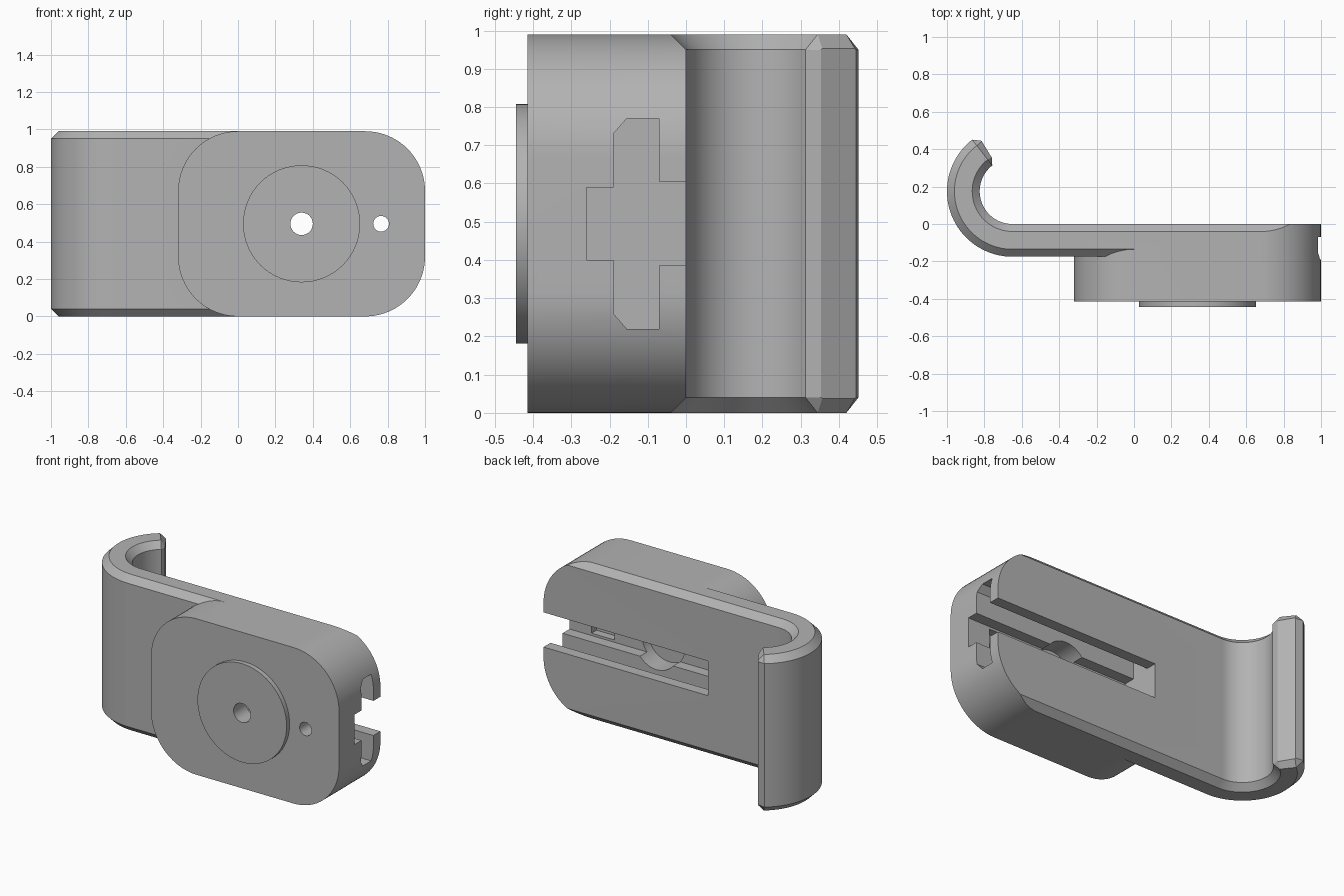
import bpy, bmesh, math
from mathutils import Vector

H = 0.99            # overall height
MID = H / 2
if "Cube" in bpy.data.objects:
    bpy.data.objects.remove(bpy.data.objects["Cube"])

grey = bpy.data.materials.new("mid_grey")
grey.use_nodes = True
colour = (0.45, 0.45, 0.45, 1)
grey.diffuse_color = colour
grey.node_tree.nodes["Principled BSDF"].inputs["Base Color"].default_value = colour


def loft(name, rings):
    """Join equal-length closed rings into a capped solid."""
    bm = bmesh.new()
    loops = [[bm.verts.new(p) for p in ring] for ring in rings]
    n = len(loops[0])
    for a, b in zip(loops, loops[1:]):
        for i in range(n):
            j = (i + 1) % n
            bm.faces.new((a[i], a[j], b[j], b[i]))
    bm.faces.new(loops[0])
    bm.faces.new(loops[-1])
    bmesh.ops.recalc_face_normals(bm, faces=bm.faces)
    mesh = bpy.data.meshes.new(name)
    bm.to_mesh(mesh)
    bm.free()
    mesh.materials.append(grey)
    obj = bpy.data.objects.new(name, mesh)
    bpy.context.collection.objects.link(obj)
    return obj


def prism_y(name, outline, y0, y1):
    return loft(name, [[(x, y, z) for x, z in outline] for y in (y0, y1)])


def circle(cx, r, n=64):
    return [(cx + r * math.cos(math.tau * i / n), MID + r * math.sin(math.tau * i / n))
            for i in range(n)]


def rounded_rect(x0, x1, r, n=20):
    pts = []
    corners = ((x1 - r, H - r), (x0 + r, H - r), (x0 + r, r), (x1 - r, r))
    for k, (cx, cz) in enumerate(corners):
        for i in range(n + 1):
            a = math.pi / 2 * (k + i / n)
            pts.append((cx + r * math.cos(a), cz + r * math.sin(a)))
    return pts


def boolean(target, tool, operation):
    mod = target.modifiers.new(operation, 'BOOLEAN')
    mod.operation, mod.solver, mod.object = operation, 'EXACT', tool
    bpy.context.view_layer.objects.active = target
    bpy.ops.object.modifier_apply(modifier=mod.name)
    bpy.data.objects.remove(tool)


# Hooked plate: a chamfered bar section swept along a line and an arc
def section(half, inset, ch):
    lo, hi = inset, H - inset
    return [(half - ch, lo), (half, lo + ch), (half, hi - ch), (half - ch, hi),
            (ch - half, hi), (-half, hi - ch), (-half, lo + ch), (ch - half, lo)]


CENTRE, RADIUS = Vector((-0.65, 0.175)), 0.2625


def arc_ring(angle, sec):
    d = Vector((math.cos(angle), math.sin(angle)))
    return [(*(CENTRE + d * (RADIUS + o)), z) for o, z in sec]


bar = section(0.0875, 0, 0.04)
rings = [[(1.0, CENTRE.y - RADIUS - o, z) for o, z in bar]]
start, end, steps = math.radians(270), math.radians(128), 40
rings += [arc_ring(start + (end - start) * i / steps, bar) for i in range(steps + 1)]
rings.append(arc_ring(math.radians(121.5), section(0.054, 0.037, 0.004)))
body = loft("hooked_bracket", rings)

# Round the plate's free end, then add the mounting block and front disc
boolean(body, prism_y("end_rounding", rounded_rect(-2, 1, 0.32), -1, 1), 'INTERSECT')
boolean(body, prism_y("block", rounded_rect(-0.32, 1, 0.32), -0.415, -0.07), 'UNION')
boolean(body, prism_y("disc", circle(0.34, 0.313), -0.445, -0.3), 'UNION')

# Stepped channel open at the back and at one end
half_slot = [(0.1, 0.11), (-0.07, 0.11), (-0.07, 0.275), (-0.155, 0.275),
             (-0.19, 0.235), (-0.19, 0.095), (-0.26, 0.095)]
slot = [(y, MID + z) for y, z in half_slot] + [(y, MID - z) for y, z in reversed(half_slot)]
boolean(body, loft("channel", [[(x, y, z) for y, z in slot] for x in (-0.155, 1.2)]),
        'DIFFERENCE')

# Counterbore, nut pocket and through holes
nut = [(0.765 + sx * 0.08, MID + sz * 0.08) for sx, sz in ((1, 1), (-1, 1), (-1, -1), (1, -1))]
for name, outline, y0, y1 in (
        ("counterbore", circle(0.34, 0.15), -0.32, -0.1),
        ("nut_pocket", nut, -0.31, -0.2),
        ("centre_hole", circle(0.34, 0.06, 32), -0.6, -0.2),
        ("side_hole", circle(0.765, 0.042, 32), -0.6, -0.2)):
    boolean(body, prism_y(name, outline, y0, y1), 'DIFFERENCE')

bpy.ops.object.select_all(action='DESELECT')
body.select_set(True)
bpy.context.view_layer.objects.active = body
bpy.ops.object.shade_smooth_by_angle(angle=math.radians(20))
